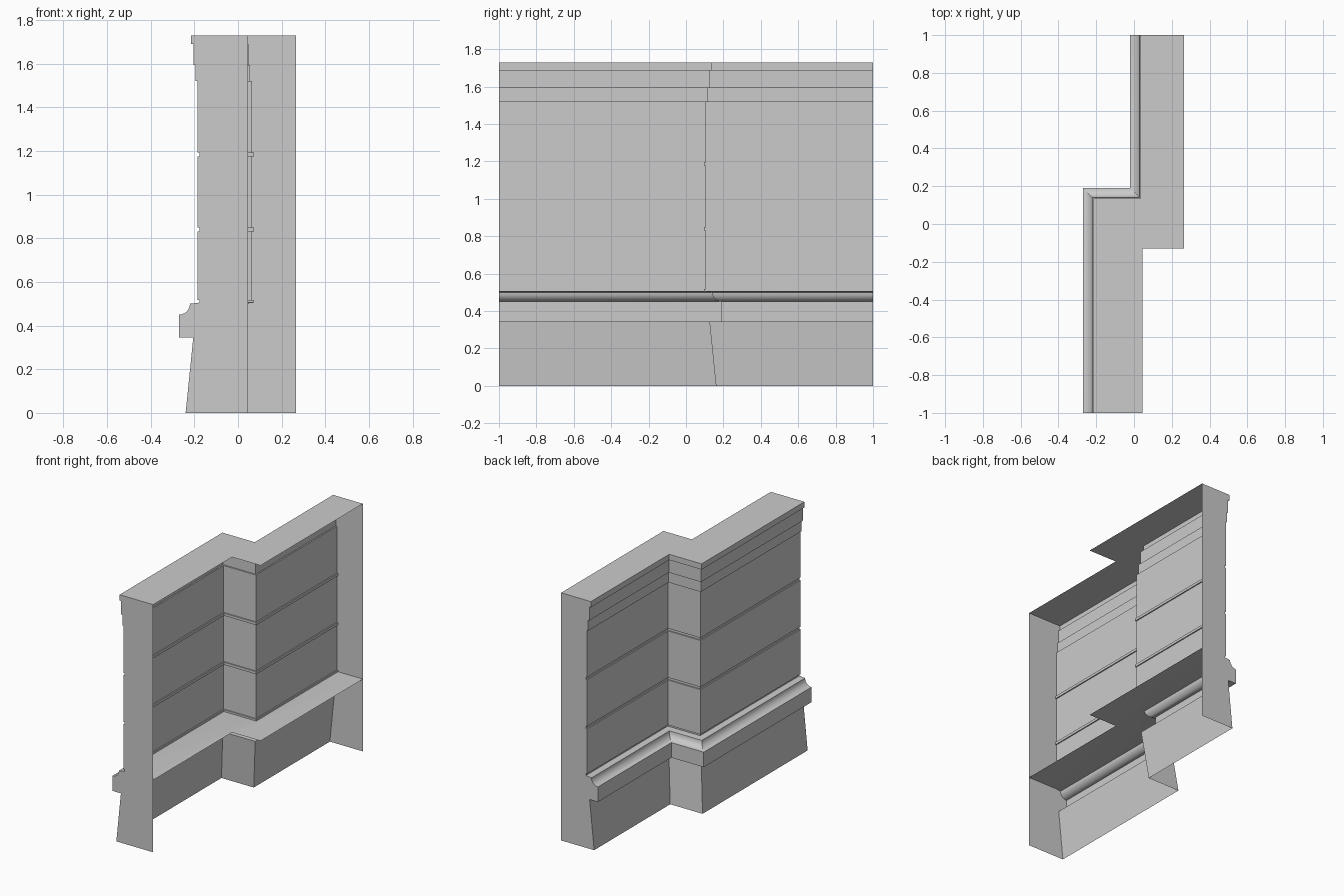
import bpy, bmesh
from math import sin, cos, pi, radians

if "Cube" in bpy.data.objects:
    bpy.data.objects.remove(bpy.data.objects["Cube"])

STEP = 0.25                 # sideways jog of the wall
BACK = [(0.265, 1), (0.265, -0.13), (0.045, -0.13), (0.045, -1)]


def plan(p):
    """Plan line of the stepped front face for a profile depth p (mitred corners)."""
    return [(-p, -1), (-p, p - 0.08), (STEP - p, p - 0.08), (STEP - p, 1)]


def stepped_wall(name, profile):
    """Sweep (depth, height) profile along the stepped plan; cap top and ends, leave back and base open."""
    bm = bmesh.new()
    rings = [[bm.verts.new((x, y, z)) for x, y in plan(p)] for p, z in profile]
    for lo, hi in zip(rings, rings[1:]):
        for j in range(3):
            bm.faces.new((lo[j], hi[j], hi[j + 1], lo[j + 1]))
    z0, z1 = profile[0][1], profile[-1][1]
    back_top = [bm.verts.new((x, y, z1)) for x, y in BACK]
    # top
    bm.faces.new((rings[-1] + back_top)[::-1])
    # end caps
    near = [r[0] for r in rings] + [back_top[3], bm.verts.new((*BACK[3], z0))]
    far = [r[3] for r in rings] + [back_top[0], bm.verts.new((*BACK[0], z0))]
    bm.faces.new(near[::-1])
    bm.faces.new(far)
    mesh = bpy.data.meshes.new(name)
    bm.to_mesh(mesh)
    bm.free()
    obj = bpy.data.objects.new(name, mesh)
    bpy.context.collection.objects.link(obj)
    mesh.shade_smooth()
    mesh.set_sharp_from_angle(angle=radians(30))
    return obj


# plinth: battered base, square band, concave moulding, ledge
cove = [(0.27 - 0.05 * sin(a), 0.50 - 0.05 * cos(a)) for a in (i * pi / 12 for i in range(7))]
stepped_wall("plinth", [(0.24, 0), (0.205, 0.345), (0.27, 0.345)] + cove + [(0.178, 0.505)])

# upper wall: three courses split by grooves, then three stepped cornice bands
F, G = 0.185, 0.177
wall = [(G, 0.505), (G, 0.518), (F, 0.518)]
for z in (0.832, 1.175):
    wall += [(F, z), (G, z), (G, z + 0.018), (F, z + 0.018)]
for z, a, b in ((1.52, F, 0.194), (1.595, 0.194, 0.203), (1.69, 0.203, 0.215)):
    wall += [(a, z), (b, z)]
wall.append((0.215, 1.73))
stepped_wall("upper_wall", wall)
